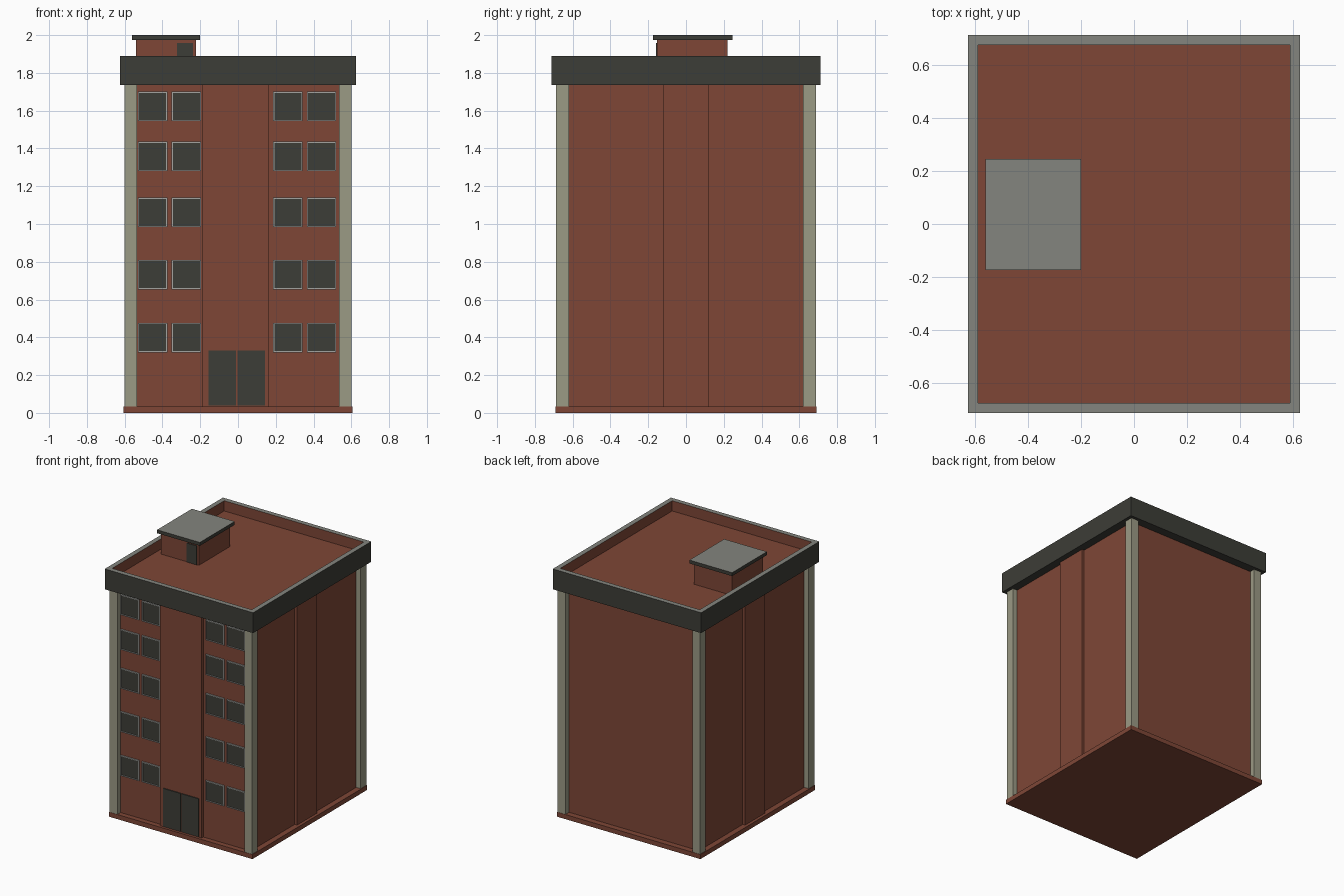
import bpy
import bmesh

if "Cube" in bpy.data.objects:
    bpy.data.objects.remove(bpy.data.objects["Cube"])


def material(name, rgb):
    m = bpy.data.materials.new(name)
    m.diffuse_color = (*rgb, 1)
    m.use_nodes = True
    m.node_tree.nodes["Principled BSDF"].inputs["Base Color"].default_value = m.diffuse_color
    return m


BRICK = material("brick red", (0.21, 0.062, 0.037))
DARK = material("dark grey", (0.046, 0.047, 0.038))
CONCRETE = material("concrete grey", (0.23, 0.235, 0.21))
STONE = material("pale stone", (0.33, 0.325, 0.235))
FRAME = material("frame grey", (0.37, 0.375, 0.355))


def finish(name, bm, mats):
    me = bpy.data.meshes.new(name)
    bm.to_mesh(me)
    bm.free()
    for m in mats:
        me.materials.append(m)
    ob = bpy.data.objects.new(name, me)
    bpy.context.collection.objects.link(ob)
    return ob


def box_bm(x, y, z):
    """Box given as (min, max) ranges."""
    bm = bmesh.new()
    bmesh.ops.create_cube(bm, size=1)
    for v in bm.verts:
        v.co = [r[0] if c < 0 else r[1] for c, r in zip(v.co, (x, y, z))]
    return bm


def box(name, x, y, z, mat):
    return finish(name, box_bm(x, y, z), [mat])


def top_face(bm):
    bm.normal_update()
    return max(bm.faces, key=lambda f: f.normal.z)


# Plinth and main body
box("plinth", (-0.605, 0.605), (-0.69, 0.69), (0, 0.035), BRICK)
box("main_walls", (-0.562, 0.562), (-0.65, 0.645), (0.03, 1.75), BRICK)

# Raised centre panels on the front and both sides
box("front_panel", (-0.187, 0.163), (-0.67, -0.64), (0.03, 1.75), BRICK)
for side, s in (("left", -1), ("right", 1)):
    box(side + "_panel", sorted((s * 0.55, s * 0.582)), (-0.12, 0.12), (0.03, 1.75), BRICK)
    # Corner columns
    for end, t in (("front", -1), ("back", 1)):
        box(f"{end}_{side}_column", sorted((s * 0.535, s * 0.60)),
            sorted((t * 0.62, t * 0.688)), (0.035, 1.75), STONE)

# Parapet: dark outside, grey rim, brick roof tray
bm = box_bm((-0.625, 0.625), (-0.711, 0.711), (1.735, 1.89))
for f in bm.faces:
    f.material_index = 0
tray = top_face(bm)
tray.material_index = 1
rim = bmesh.ops.inset_region(bm, faces=[tray], thickness=0.052)["faces"]
for f in rim:
    f.material_index = 1
walls = bmesh.ops.inset_region(bm, faces=[tray], thickness=0.0, depth=-0.078)["faces"]
for f in walls + [tray]:
    f.material_index = 2
bm.normal_update()
finish("parapet_and_roof", bm, [DARK, CONCRETE, BRICK])

# Roof access hut with a capped roof and a small door
box("roof_hut", (-0.54, -0.222), (-0.153, 0.22), (1.80, 1.98), BRICK)
bm = box_bm((-0.56, -0.20), (-0.174, 0.245), (1.974, 2.0))
top_face(bm).material_index = 1
finish("hut_cap", bm, [DARK, CONCRETE])
box("hut_door", (-0.322, -0.238), (-0.158, -0.15), (1.812, 1.957), DARK)

# Entrance double door
box("door_left", (-0.157, -0.010), (-0.677, -0.668), (0.04, 0.33), DARK)
box("door_right", (-0.002, 0.142), (-0.677, -0.668), (0.04, 0.33), DARK)

# Windows: frame plate with recessed dark pane
W, H = 0.156, 0.156
for row, z in enumerate((0.32, 0.654, 0.984, 1.28, 1.545)):
    for col, x in enumerate((-0.53, -0.351, 0.186, 0.364)):
        bm = box_bm((x, x + W), (-0.659, -0.649), (z, z + H))
        bm.normal_update()
        pane = min(bm.faces, key=lambda f: f.normal.y)
        bmesh.ops.inset_region(bm, faces=[pane], thickness=0.009)
        bmesh.ops.inset_region(bm, faces=[pane], thickness=0.0, depth=-0.006)
        pane.material_index = 1
        finish(f"window_{row + 1}_{col + 1}", bm, [FRAME, DARK])
